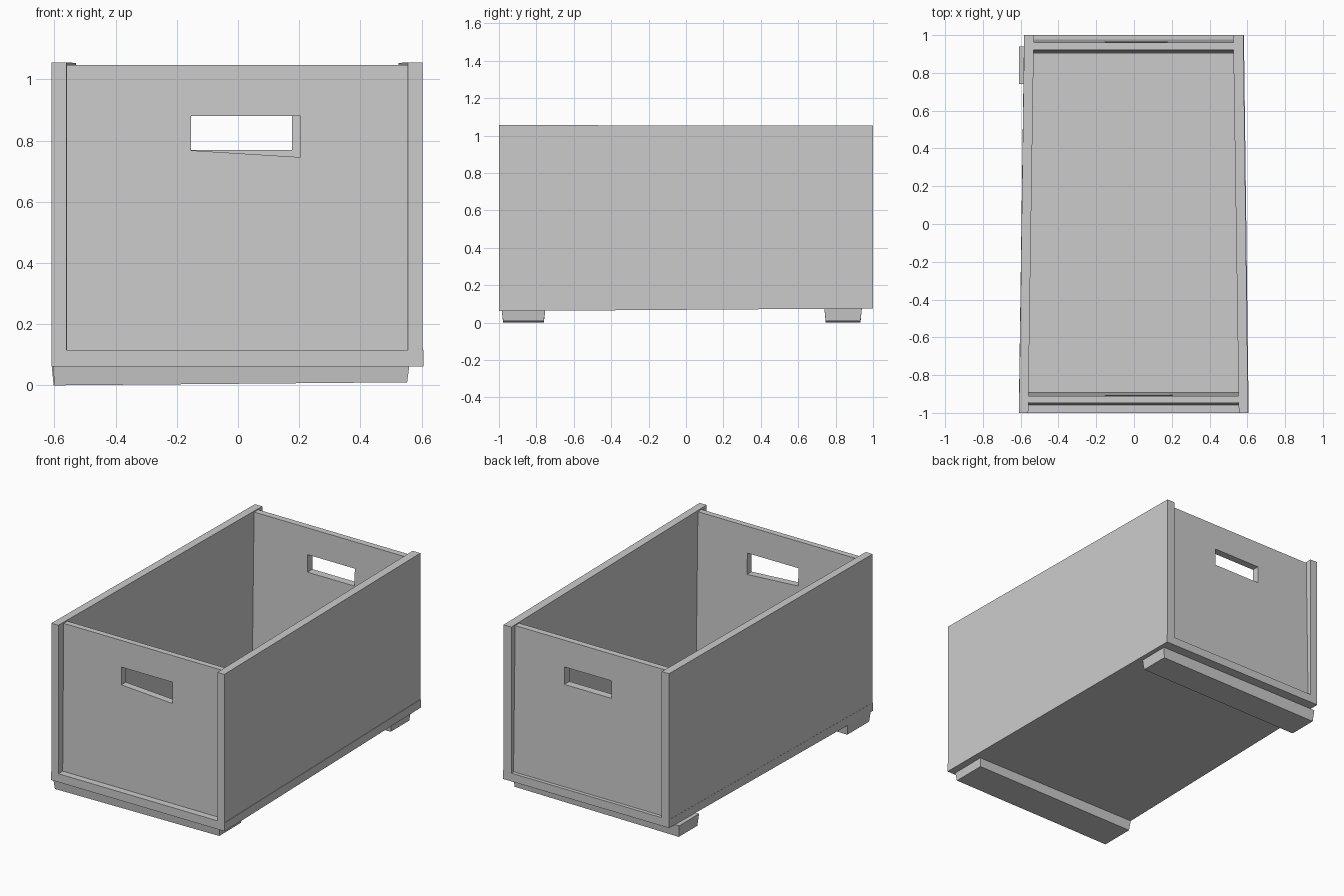
import bpy
import bmesh

cube = bpy.data.objects.get("Cube")
if cube:
    bpy.data.objects.remove(cube, do_unlink=True)

grey = bpy.data.materials.new("plain grey")
grey.use_nodes = True
grey.diffuse_color = (0.6, 0.6, 0.6, 1)
grey.node_tree.nodes["Principled BSDF"].inputs["Base Color"].default_value = (0.6, 0.6, 0.6, 1)


def add_mesh(name, verts, faces):
    bm = bmesh.new()
    points = [bm.verts.new(v) for v in verts]
    for f in faces:
        bm.faces.new([points[i] for i in f])
    bmesh.ops.recalc_face_normals(bm, faces=bm.faces)
    mesh = bpy.data.meshes.new(name)
    bm.to_mesh(mesh)
    bm.free()
    mesh.materials.append(grey)
    obj = bpy.data.objects.new(name, mesh)
    bpy.context.collection.objects.link(obj)
    return obj


def block(name, lower, upper):
    """Six-sided block between two four-cornered outlines."""
    sides = [(i, (i + 1) % 4, (i + 1) % 4 + 4, i + 4) for i in range(4)]
    return add_mesh(name, lower + upper, [(3, 2, 1, 0), (4, 5, 6, 7)] + sides)


def plank(name, front, back, front_z, back_z):
    """Long board given its x range and z range at each end."""
    layers = []
    for k in (0, 1):
        layers.append([(front[0], -1, front_z[k]), (front[1], -1, front_z[k]),
                       (back[1], 1, back_z[k]), (back[0], 1, back_z[k])])
    return block(name, *layers)


def end_panel(name, x0, x1, z0, z1, hole, outer, inner):
    """Upright panel with a hand hole; each face leans from bottom to top y."""
    outline = [(x0, z0), (x1, z0), (x1, z1), (x0, z1)] + hole
    verts = []
    for bottom, top in (outer, inner):
        for x, z in outline:
            verts.append((x, bottom + (top - bottom) * (z - z0) / (z1 - z0), z))
    faces = []
    for i in range(4):
        j = (i + 1) % 4
        faces += [(i, j, j + 4, i + 4), (i + 8, j + 8, j + 12, i + 12),
                  (i, j, j + 8, i + 8), (i + 4, j + 4, j + 12, i + 12)]
    return add_mesh(name, verts, faces)


def foot(name, x0, x1, y0, y1, top):
    """Cross bar, slightly tapered and tilted along its length."""
    t = 0.007
    lower = [(x0 + t, y0 + t, 0), (x1 - t, y0 + t, 0.01),
             (x1 - t, y1 - t, 0.01), (x0 + t, y1 - t, 0)]
    upper = [(x0, y0, top), (x1, y0, top), (x1, y1, top), (x0, y1, top)]
    return block(name, lower, upper)


# Floor board and long sides, narrowing a little to the back
plank("floor_board", (-0.61, 0.607), (-0.582, 0.582), (0.062, 0.115), (0.076, 0.128))
plank("right_side", (-0.609, -0.56), (-0.581, -0.53), (0.115, 1.056), (0.128, 1.054))
plank("left_side", (0.555, 0.604), (0.525, 0.579), (0.115, 1.056), (0.128, 1.054))

# End panels with hand holes
end_panel("front_panel", -0.565, 0.56, 0.11, 1.048,
          [(-0.153, 0.768), (0.205, 0.746), (0.205, 0.88), (-0.153, 0.88)],
          (-0.957, -0.947), (-0.893, -0.91))
end_panel("back_panel", -0.538, 0.533, 0.12, 1.048,
          [(-0.153, 0.77), (0.177, 0.77), (0.177, 0.88), (-0.153, 0.88)],
          (0.977, 0.96), (0.903, 0.92))

# Feet across the underside
foot("front_foot", -0.606, 0.56, -0.985, -0.753, 0.064)
foot("back_foot", -0.61, 0.555, 0.74, 0.94, 0.075)
